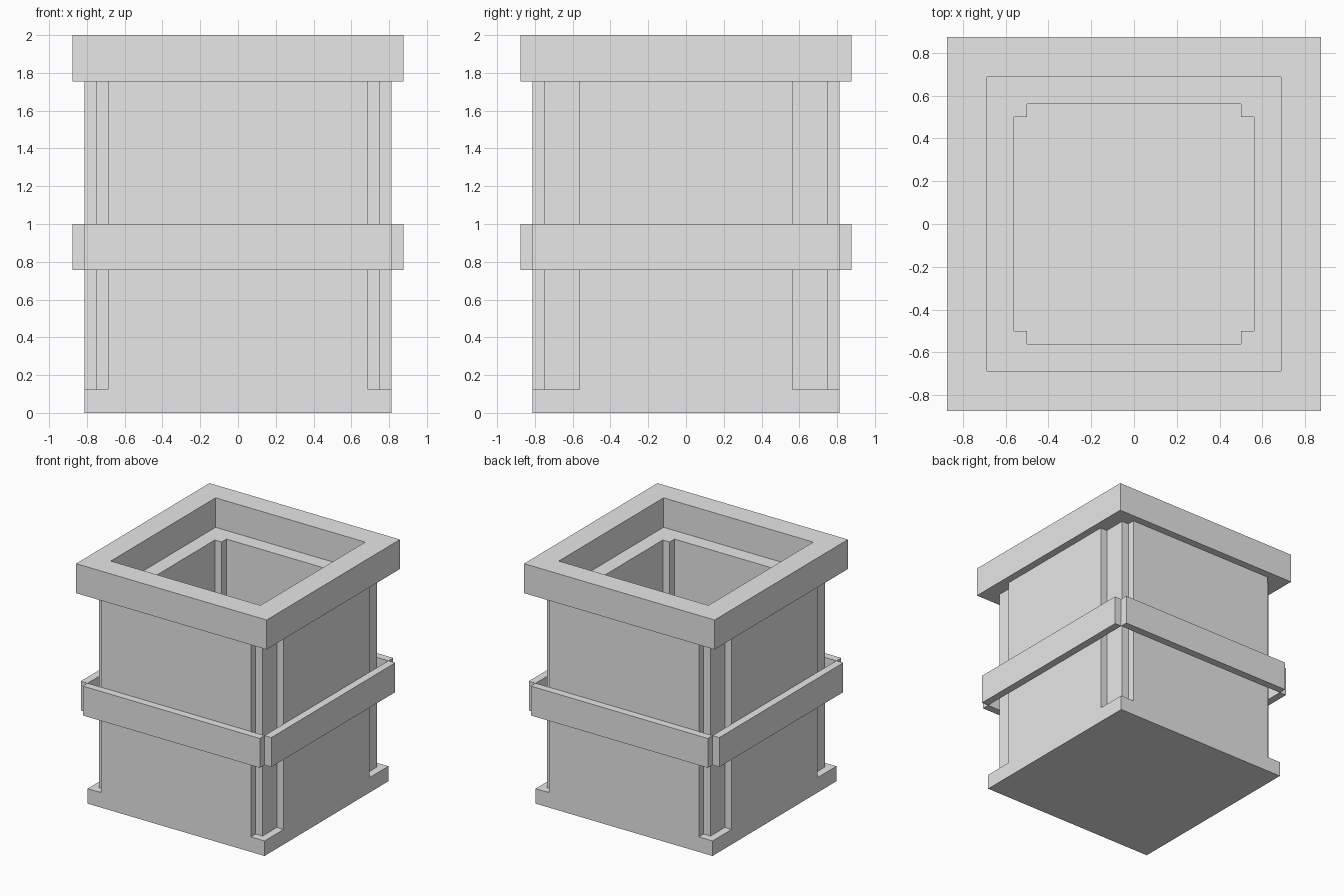
import bpy
import bmesh
from mathutils import Matrix, Vector

old = bpy.data.objects.get("Cube")
if old:
    bpy.data.objects.remove(old, do_unlink=True)

grey = bpy.data.materials.new("light_grey")
grey.use_nodes = True
grey.diffuse_color = (0.8, 0.8, 0.8, 1)
grey.node_tree.nodes["Principled BSDF"].inputs["Base Color"].default_value = (0.8, 0.8, 0.8, 1)


def finish(name, bm):
    bmesh.ops.recalc_face_normals(bm, faces=bm.faces)
    mesh = bpy.data.meshes.new(name)
    bm.to_mesh(mesh)
    bm.free()
    mesh.materials.append(grey)
    obj = bpy.data.objects.new(name, mesh)
    bpy.context.collection.objects.link(obj)
    return obj


def box(name, low, high):
    low, high = Vector(low), Vector(high)
    bm = bmesh.new()
    place = Matrix.Translation((low + high) / 2) @ Matrix.Diagonal((*(high - low), 1))
    bmesh.ops.create_cube(bm, size=1, matrix=place)
    return finish(name, bm)


def mirrored_loop(corner):
    """Mirror one corner profile into a closed outline around the origin."""
    back = corner[::-1]
    return (corner + [(-x, y) for x, y in back]
            + [(-x, -y) for x, y in corner] + [(x, -y) for x, y in back])


def tube(name, outer, inner, z0, z1):
    """Extrude the area between two mirrored outlines."""
    bm = bmesh.new()
    edges = []
    for corner in (outer, inner):
        pts = mirrored_loop(corner)
        verts = [bm.verts.new((x, y, z0)) for x, y in pts]
        for i, v in enumerate(verts):
            edges.append(bm.edges.new((v, verts[i - 1])))
    bmesh.ops.triangle_fill(bm, use_beauty=True, edges=edges)
    bmesh.ops.dissolve_limit(bm, angle_limit=0.01, verts=bm.verts, edges=bm.edges)
    made = bmesh.ops.extrude_face_region(bm, geom=bm.faces[:], use_keep_orig=True)["geom"]
    moved = [g for g in made if isinstance(g, bmesh.types.BMVert)]
    bmesh.ops.translate(bm, verts=moved, vec=(0, 0, z1 - z0))
    return finish(name, bm)


BODY, RIM, FLOOR, WALL_TOP = 0.8125, 0.875, 0.125, 1.755

# Floor slab
box("base", (-BODY, -BODY, 0), (BODY, BODY, FLOOR))

# Four wall panels joined by recessed corner posts
tube("walls",
     [(BODY, 0.5625), (0.75, 0.5625), (0.75, 0.75), (0.6875, 0.75), (0.6875, BODY)],
     [(0.5625, 0.5), (0.5, 0.5), (0.5, 0.5625)], FLOOR, WALL_TOP)

# Square top rim
tube("top_rim", [(RIM, RIM)], [(0.6875, 0.6875)], WALL_TOP, 2)

# Middle bands, open at the corners
for side, s in (("left", 1), ("right", -1)):
    a, b = sorted((s * BODY, s * RIM))
    box(side + "_band", (a, -BODY, 0.756), (b, BODY, 1))
for side, s in (("front", -1), ("back", 1)):
    a, b = sorted((s * BODY, s * RIM))
    box(side + "_band", (-BODY, a, 0.756), (BODY, b, 1))
